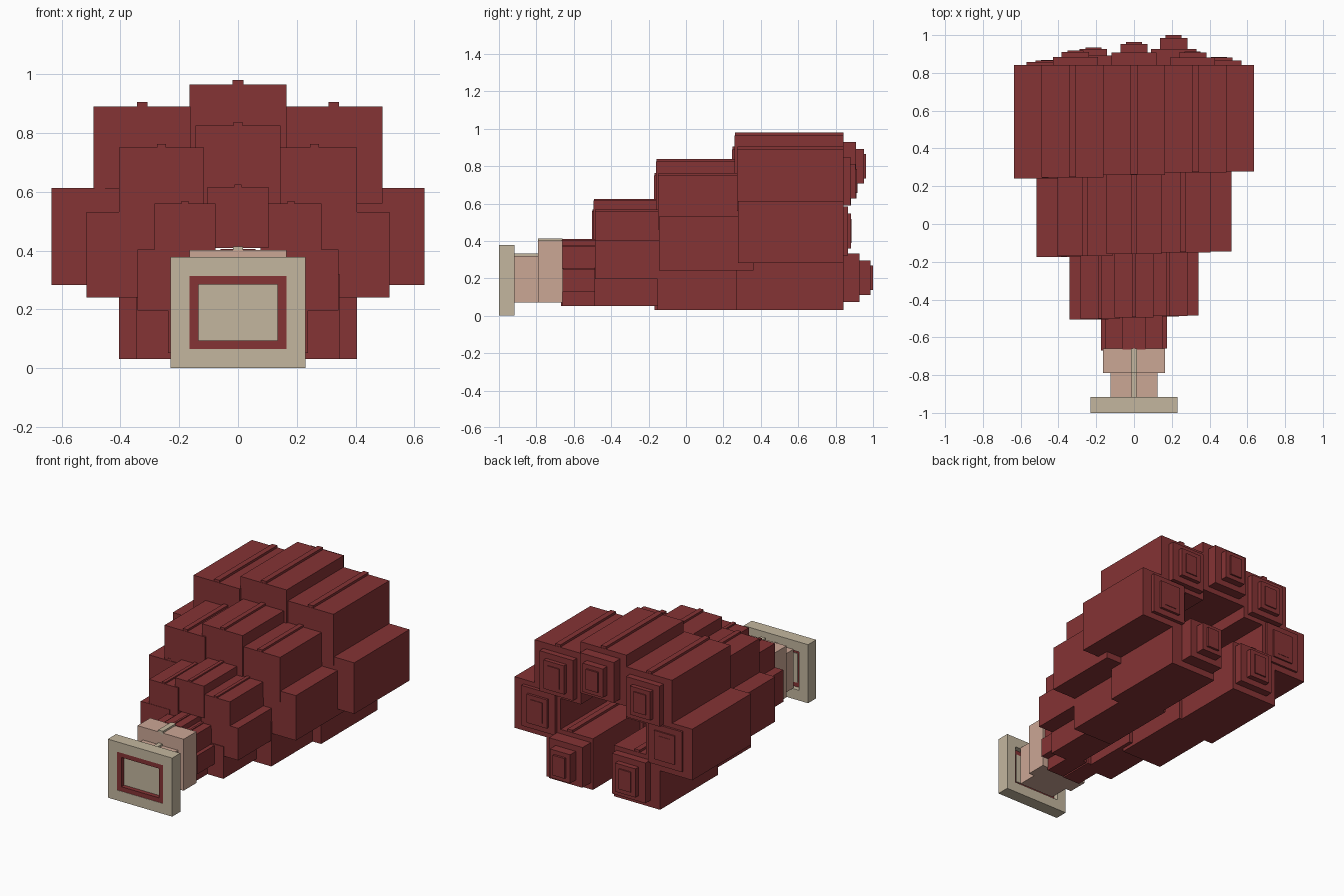
import bpy

if "Cube" in bpy.data.objects:
    bpy.data.objects.remove(bpy.data.objects["Cube"])


def material(name, rgb):
    m = bpy.data.materials.new(name)
    m.diffuse_color = (*rgb, 1)
    m.use_nodes = True
    m.node_tree.nodes["Principled BSDF"].inputs["Base Color"].default_value = m.diffuse_color
    return m


RED = material("dark_red", (0.235, 0.033, 0.035))
TAN = material("tan", (0.55, 0.47, 0.345))
PINK = material("dusty_pink", (0.60, 0.385, 0.30))


def boxes(name, mat, spans):
    """One object made of boxes, each given as (x0, x1, y0, y1, z0, z1)."""
    verts, faces = [], []
    for x0, x1, y0, y1, z0, z1 in spans:
        n = len(verts)
        verts += [(x, y, z) for z in (z0, z1) for x, y in
                  ((x0, y0), (x1, y0), (x1, y1), (x0, y1))]
        faces += [[n + i for i in f] for f in
                  ((3, 2, 1, 0), (4, 5, 6, 7), (0, 1, 5, 4),
                   (1, 2, 6, 5), (2, 3, 7, 6), (3, 0, 4, 7))]
    mesh = bpy.data.meshes.new(name)
    mesh.from_pydata(verts, [], faces)
    mesh.materials.append(mat)
    ob = bpy.data.objects.new(name, mesh)
    bpy.context.collection.objects.link(ob)
    return ob


def centred(cx, cz, w, h, y0, y1):
    return (cx - w / 2, cx + w / 2, y0, y1, cz - h / 2, cz + h / 2)


def ridged(cx, cz, size, y0, y1):
    """Square block with a thin raised rib along its top."""
    top = cz + size / 2
    rib = size * 0.11
    return [centred(cx, cz, size, size, y0, y1),
            (cx - rib / 2, cx + rib / 2, y0 + 0.002, y1 - 0.002, top - 0.01, top + size * 0.045)]


# Rings of seven blocks, growing towards the back:
# name, block size, front y, back y, half of the (x, z) block centres
rings = [
    ("small_ring", 0.12, -0.665, -0.44, [(0, 0.345), (0.09, 0.312), (0.114, 0.19), (0.065, 0.112)]),
    ("medium_ring", 0.207, -0.495, -0.08, [(0, 0.512), (0.18, 0.456), (0.238, 0.30), (0.135, 0.155)]),
    ("large_ring", 0.29, -0.16, 0.36, [(0, 0.68), (0.26, 0.605), (0.37, 0.386), (0.20, 0.176)]),
    ("rear_ring", 0.33, 0.26, 0.843, [(0, 0.80), (0.326, 0.725), (0.47, 0.448), (0.24, 0.196)]),
]
for name, size, front, back, half in rings:
    centres = half + [(-x, z) for x, z in half if x]
    for i, (x, z) in enumerate(centres):
        # blocks on the right start slightly further back
        boxes(f"{name}_block_{i + 1}", RED, ridged(x, z, size, front + 0.04 * x, back))

# Stepped caps on the back of the rear blocks: x, z, depth
caps = [(0, 0.80, 0.12), (0.31, 0.72, 0.07), (-0.31, 0.72, 0.075),
        (0.45, 0.453, 0.042), (-0.45, 0.453, 0.025),
        (0.21, 0.203, 0.157), (-0.215, 0.203, 0.092)]
for i, (x, z, d) in enumerate(caps):
    boxes(f"rear_cap_{i + 1}", RED, [
        centred(x, z, 0.24, 0.26, 0.83, 0.843 + 0.54 * d),
        centred(x, z, 0.145, 0.185, 0.83, 0.843 + 0.91 * d),
        centred(x, z, 0.085, 0.13, 0.83, 0.843 + d)])

# Neck and collar, each with a top rib
boxes("collar", PINK, [(-0.165, 0.165, -0.79, -0.66, 0.07, 0.402)])
boxes("neck", PINK, [(-0.125, 0.125, -0.917, -0.78, 0.07, 0.32)])
boxes("neck_rib", TAN, [(-0.017, 0.017, -0.79, -0.66, 0.39, 0.414),
                        (-0.014, 0.014, -0.917, -0.79, 0.31, 0.332)])


def frame(name, mat, outer, inner, y0, y1):
    X, Z0, Z1 = outer
    x, z0, z1 = inner
    return boxes(name, mat, [(-X, -x, y0, y1, Z0, Z1), (x, X, y0, y1, Z0, Z1),
                             (-x, x, y0, y1, Z0, z0), (-x, x, y0, y1, z1, Z1)])


# Front plate with a lined, recessed window
frame("front_plate", TAN, (0.23, 0, 0.378), (0.165, 0.066, 0.314), -1.0, -0.917)
frame("window_lining", RED, (0.165, 0.066, 0.314), (0.134, 0.095, 0.284), -0.998, -0.95)
boxes("window_panel", TAN, [(-0.134, 0.134, -0.97, -0.945, 0.095, 0.284)])
